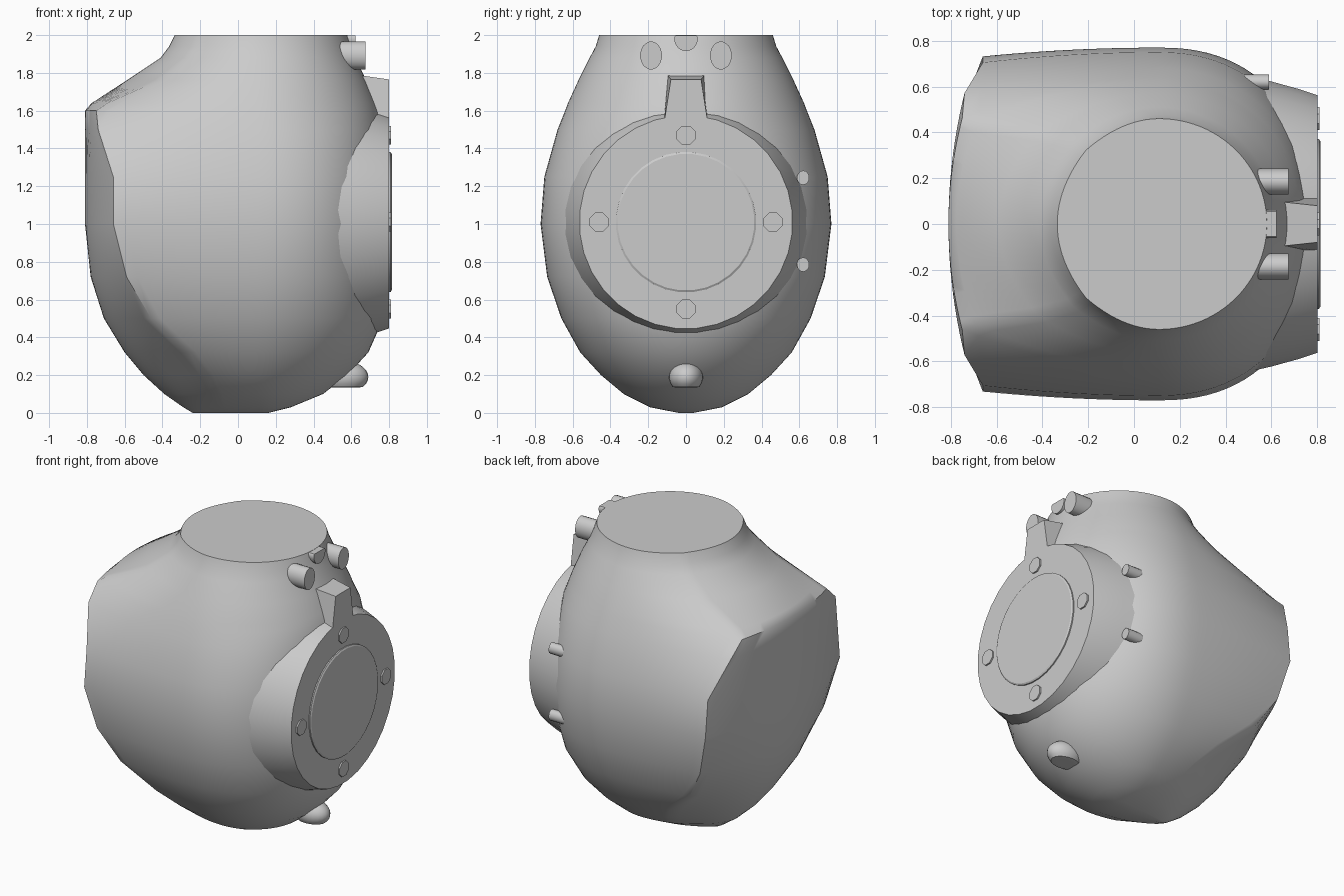
import bpy, bmesh, math
from mathutils import Matrix, Vector

if "Cube" in bpy.data.objects:
    bpy.data.objects.remove(bpy.data.objects["Cube"], do_unlink=True)

grey = bpy.data.materials.new("plain_grey")
grey.use_nodes = True
colour = (0.6, 0.6, 0.6, 1)
grey.diffuse_color = colour
grey.node_tree.nodes["Principled BSDF"].inputs["Base Color"].default_value = colour

AXIS_Z = 1.01   # height of the flange centre
FACE_X = 0.8    # plane of the flange face
MIDDLE = 0.11   # where the body is widest


def finish(bm, name, angle=35):
    bmesh.ops.recalc_face_normals(bm, faces=bm.faces)
    mesh = bpy.data.meshes.new(name)
    bm.to_mesh(mesh)
    bm.free()
    mesh.materials.append(grey)
    obj = bpy.data.objects.new(name, mesh)
    bpy.context.collection.objects.link(obj)
    bpy.ops.object.select_all(action="DESELECT")
    obj.select_set(True)
    bpy.context.view_layer.objects.active = obj
    bpy.ops.object.shade_smooth_by_angle(angle=math.radians(angle))
    return obj


def loft(name, rings, angle=35):
    """Skin a list of closed rings and cap both ends."""
    bm = bmesh.new()
    loops = [[bm.verts.new(p) for p in ring] for ring in rings]
    for low, high in zip(loops, loops[1:]):
        for i in range(len(low)):
            j = (i + 1) % len(low)
            bm.faces.new((low[i], low[j], high[j], high[i]))
    bm.faces.new(loops[0])
    bm.faces.new(loops[-1])
    return finish(bm, name, angle)


def ring_x(x, y, z, ry, rz, sides, top=9):
    """Ellipse facing along x, cut flat above a given height."""
    ring = []
    for i in range(sides):
        a = math.tau * (i + 0.5) / sides
        ring.append((x, y + ry * math.cos(a), min(top, z + rz * math.sin(a))))
    return ring


def peg(name, x0, x1, y, z, ry, rz, sides=20, top=9):
    return loft(name, [ring_x(x, y, z, ry, rz, sides, top) for x in (x0, x1)])


def section(z, left, right, width, corner, share, power, steps=12):
    """Round right end, long side, then a bowed left face past a corner."""
    half = []
    for i in range(2 * steps):
        a = math.pi / 2 * i / (2 * steps)
        half.append((MIDDLE + (right - MIDDLE) * math.cos(a) ** (2 / power),
                     width * math.sin(a) ** (2 / power)))
    for i in range(steps):
        u = i / steps
        half.append((MIDDLE + (corner - MIDDLE) * u,
                     width * (1 - (1 - share) * u * u)))
    for i in range(steps + 1):
        v = 1 - i / steps
        half.append((left + (corner - left) * v * v, width * share * v))
    mirrored = [(x, -y) for x, y in reversed(half[1:-1])]
    return [(x, y, z) for x, y in half + mirrored]


# Main body: height, left, right, half width, corner x, corner share, right power
levels = [
    (0, -.24, .16, .04, -.06, .8, 2), (.03, -.29, .28, .19, -.08, .85, 2),
    (.1, -.39, .45, .33, -.1, .9, 2), (.2, -.5, .58, .45, -.15, .93, 2),
    (.32, -.6, .69, .56, -.25, .95, 2), (.5, -.71, .77, .66, -.46, .94, 2.1),
    (.72, -.78, .79, .735, -.59, .94, 2.2), (1, -.81, .79, .77, -.66, .95, 2.3),
    (1.25, -.81, .79, .75, -.66, .94, 2.2), (1.5, -.81, .77, .68, -.74, .84, 2.1),
    (1.6, -.81, .745, .64, -.75, .72, 2), (1.64, -.775, .73, .625, -.69, .7, 2),
    (1.76, -.59, .68, .57, -.42, .7, 2), (1.88, -.41, .62, .51, -.27, .7, 2),
    (1.94, -.365, .6, .478, -.23, .7, 2), (2, -.335, .58, .46, -.21, .7, 2),
]
loft("body", [section(*row) for row in levels], 45)

# Round neck that ends in the flat flange face
neck = [(.45, .66), (.6, .625), (.72, .592), (FACE_X, .565)]
loft("flange_neck", [ring_x(x, 0, AXIS_Z, r, r, 32) for x, r in neck])

# Raised centre cover with a thin chamfer
cover = [(.78, .372), (.808, .372), (.814, .362)]
loft("centre_cover", [ring_x(x, 0, AXIS_Z, r, r, 32) for x, r in cover], 20)

# Four bolts around the cover
for k in range(4):
    a = k * math.pi / 2
    peg(f"flange_bolt_{k + 1}", .78, .81, .46 * math.cos(a),
        AXIS_Z + .46 * math.sin(a), .054, .054, 8)

# Tapered tab above the flange
loft("flange_tab", [
    [(x, -low, 1.54), (x, low, 1.54), (x, high, top), (x, -high, top)]
    for x, low, high, top in ((.66, .12, .095, 1.785), (FACE_X, .115, .08, 1.765))
])

# Pegs under the rim, one pair and a middle one cut level with the top
for side, label in ((1, "back"), (-1, "front")):
    peg(f"rim_peg_{label}", .45, .675, side * .185, 1.892, .058, .074)
peg("rim_peg_middle", .45, .622, 0, 1.98, .062, .065, top=1.999)

# Two small studs on the back shoulder of the neck
for z, label in ((1.245, "upper"), (.785, "lower")):
    peg(f"stud_{label}", .45, .59, .62, z, .033, .038, 14)

# Domed knob under the flange with a flat underside
bm = bmesh.new()
place = Matrix.Translation(Vector((.56, 0, .19))) @ Matrix.Diagonal((.13, .09, .085, 1))
bmesh.ops.create_uvsphere(bm, u_segments=24, v_segments=14, radius=1, matrix=place)
for v in bm.verts:
    v.co.z = max(v.co.z, .135)
bmesh.ops.dissolve_degenerate(bm, dist=.0001, edges=bm.edges)
finish(bm, "bottom_knob")
